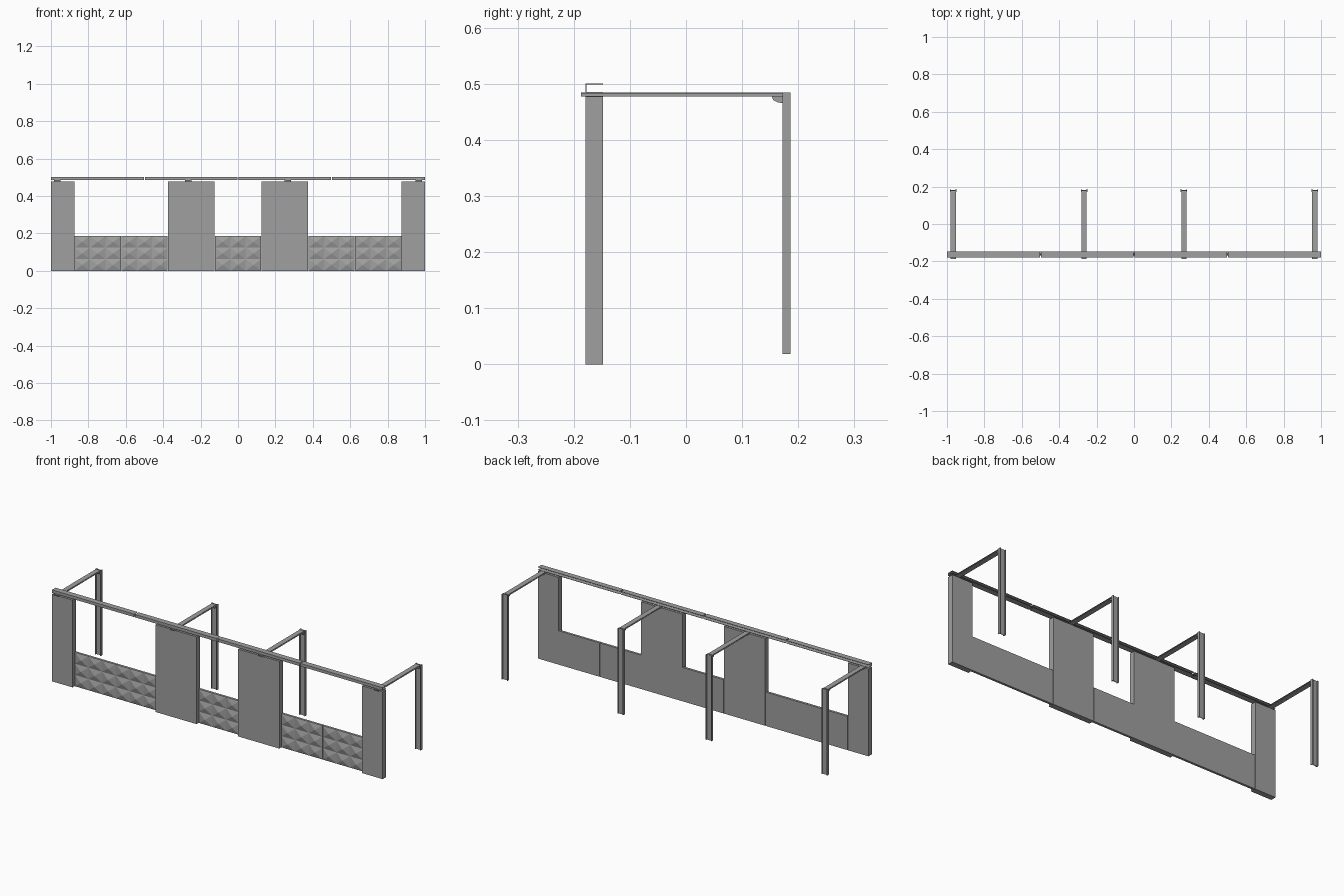
import bpy
import bmesh

cube = bpy.data.objects.get("Cube")
if cube:
    bpy.data.objects.remove(cube, do_unlink=True)

grey = bpy.data.materials.new("mid_grey")
grey.use_nodes = True
colour = (0.35, 0.35, 0.35, 1)
grey.diffuse_color = colour
grey.node_tree.nodes["Principled BSDF"].inputs["Base Color"].default_value = colour


def finish(name, bm):
    bmesh.ops.recalc_face_normals(bm, faces=bm.faces)
    mesh = bpy.data.meshes.new(name)
    bm.to_mesh(mesh)
    bm.free()
    mesh.materials.append(grey)
    obj = bpy.data.objects.new(name, mesh)
    bpy.context.collection.objects.link(obj)
    return obj


def prism(name, outline, place, start, end):
    """Extrude a 2D outline; place(u, v, t) maps it into space."""
    bm = bmesh.new()
    face = bm.faces.new([bm.verts.new(place(u, v, start)) for u, v in outline])
    new = bmesh.ops.extrude_face_region(bm, geom=[face])["geom"]
    step = [b - a for a, b in zip(place(0, 0, start), place(0, 0, end))]
    bmesh.ops.translate(bm, vec=step,
                        verts=[g for g in new if isinstance(g, bmesh.types.BMVert)])
    return finish(name, bm)


def rect(x0, x1, y0, y1):
    return [(x0, y0), (x1, y0), (x1, y1), (x0, y1)]


def i_section(width, height, flange, web):
    """Outline of an I beam, centred, with its flanges at +v and -v."""
    w, h, s, f = width / 2, height / 2, web / 2, height / 2 - flange
    right = [(w, -h), (w, -f), (s, -f), (s, f), (w, f), (w, h)]
    return right + [(-u, -v) for u, v in right]


FRONT, BACK = -0.179, -0.148
BEAM_LOW, BEAM_TOP = 0.477, 0.484

# Tall wall slabs
for i, (x0, x1) in enumerate([(-1, -0.875), (-0.375, -0.125), (0.125, 0.375), (0.875, 1)]):
    prism(f"wall_slab_{i}", rect(x0, x1, FRONT, BACK),
          lambda u, v, t: (u, v, t), 0, BEAM_LOW)


# Low parapet panels with a relief of shallow pyramids on the front
def parapet(name, x0, width, height=0.185, cols=3, rows=3):
    bm = bmesh.new()
    face_y, peak_y = -0.161, -0.170
    grid = [[bm.verts.new((x0 + width * c / cols, face_y, height * r / rows))
             for c in range(cols + 1)] for r in range(rows + 1)]
    for r in range(rows):
        for c in range(cols):
            ring = [grid[r][c], grid[r][c + 1], grid[r + 1][c + 1], grid[r + 1][c]]
            peak = bm.verts.new((x0 + width * (c + 0.5) / cols, peak_y,
                                 height * (r + 0.5) / rows))
            for a, b in zip(ring, ring[1:] + ring[:1]):
                bm.faces.new((a, b, peak))
    rim = [e for e in bm.edges if e.is_boundary]
    new = bmesh.ops.extrude_edge_only(bm, edges=rim)["geom"]
    for v in new:
        if isinstance(v, bmesh.types.BMVert):
            v.co.y = BACK
    bmesh.ops.contextual_create(bm, geom=[e for e in bm.edges if e.is_boundary])
    finish(name, bm)


for i, x in enumerate((-0.875, -0.625, -0.125, 0.375, 0.625)):
    parapet(f"parapet_panel_{i}", x + 0.001, 0.248)

# Top rail: four lengths of channel, open to the back
t = 0.0015
channel = [(BACK, BEAM_TOP), (FRONT, BEAM_TOP), (FRONT, 0.5), (BACK, 0.5),
           (BACK, 0.5 - t), (FRONT + t, 0.5 - t),
           (FRONT + t, BEAM_TOP + t), (BACK, BEAM_TOP + t)]
for i in range(4):
    x = -1 + i * 0.5
    prism(f"top_rail_{i}", channel, lambda u, v, t: (t, u, v),
          x + (0.003 if i else 0), x + (0.497 if i < 3 else 0.5))

# Frames: post, beam and bracket
post_outline = i_section(0.0145, 0.035, 0.004, 0.003)
beam_outline = i_section(0.028, BEAM_TOP - BEAM_LOW, 0.0015, 0.004)
bracket_outline = [(0.153, 0.478), (0.155, 0.471), (0.163, 0.467),
                   (0.173, 0.465), (0.173, 0.478)]
beam_z = (BEAM_LOW + BEAM_TOP) / 2
for i, x in enumerate((-0.967, -0.267, 0.267, 0.967)):
    prism(f"post_{i}", post_outline, lambda u, v, t: (x + v, 0.179 + u, t), 0.018, BEAM_TOP)
    prism(f"roof_beam_{i}", beam_outline, lambda u, v, t: (x + u, t, beam_z + v), -0.187, 0.173)
    prism(f"bracket_{i}", bracket_outline, lambda u, v, t: (t, u, v), x - 0.011, x + 0.011)
